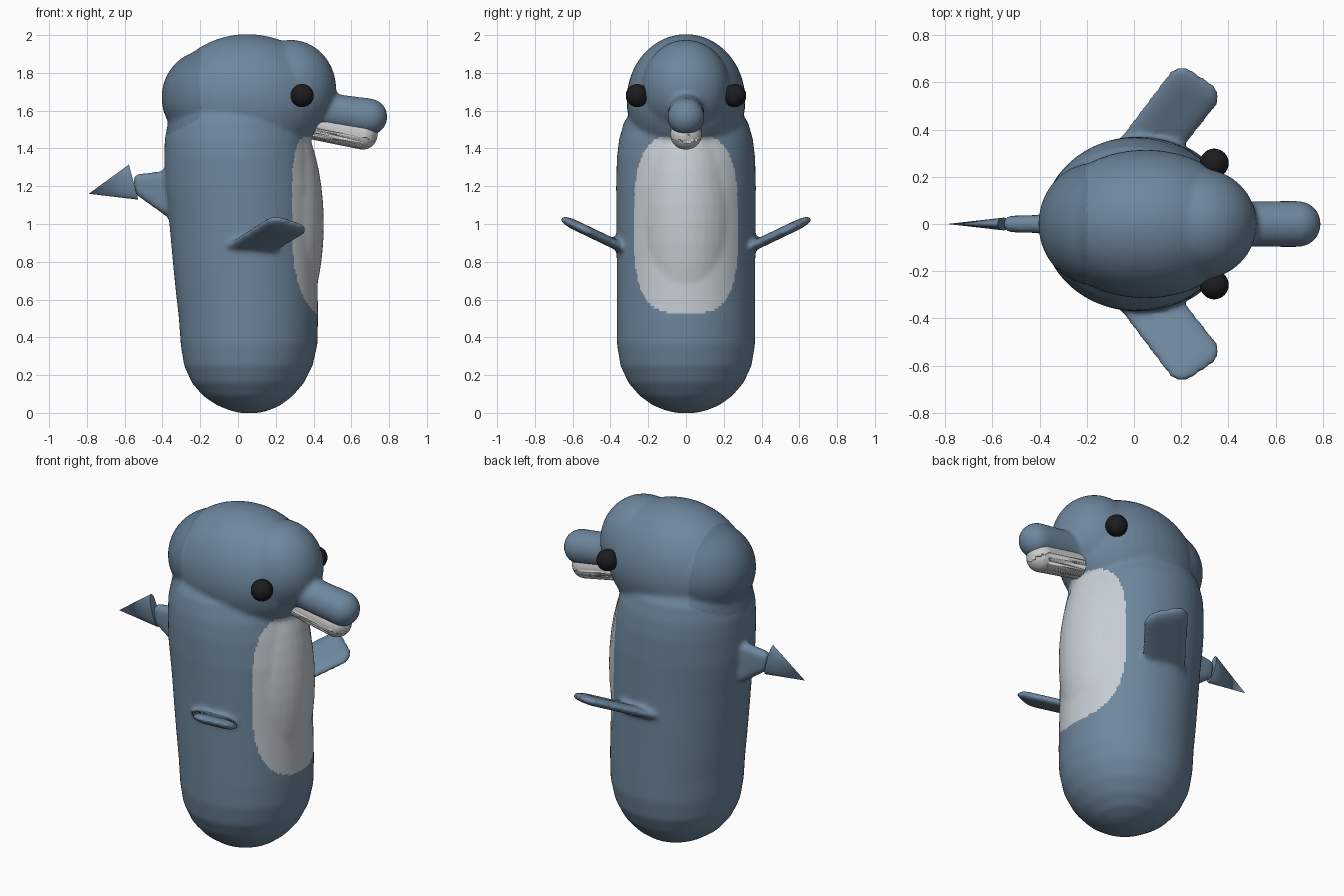
import bpy, bmesh, math
from mathutils import Matrix, Vector

if "Cube" in bpy.data.objects:
    bpy.data.objects.remove(bpy.data.objects["Cube"])


def material(name, rgb):
    m = bpy.data.materials.new(name)
    m.diffuse_color = (*rgb, 1)
    m.use_nodes = True
    m.node_tree.nodes["Principled BSDF"].inputs["Base Color"].default_value = m.diffuse_color
    return m


BLUE = material("blue_grey", (0.155, 0.24, 0.335))
DARK = material("dark_blue_grey", (0.12, 0.19, 0.27))
PALE = material("pale_grey", (0.56, 0.61, 0.65))
JAW = material("jaw_grey", (0.56, 0.56, 0.57))
BLACK = material("eye_black", (0.012, 0.012, 0.014))


def add_object(name, bm, mat):
    bmesh.ops.recalc_face_normals(bm, faces=bm.faces[:])
    me = bpy.data.meshes.new(name)
    bm.to_mesh(me)
    bm.free()
    me.shade_smooth()
    me.materials.append(mat)
    ob = bpy.data.objects.new(name, me)
    bpy.context.collection.objects.link(ob)
    return ob


def hull(name, balls, mat=BLUE, tilt=0.0):
    """Convex skin around ellipsoids given as (centre, radii)."""
    bm = bmesh.new()
    for c, r in balls:
        mx = Matrix.Translation(c) @ Matrix.Rotation(tilt, 4, 'X') @ Matrix.Diagonal((*r, 1))
        bmesh.ops.create_uvsphere(bm, u_segments=40, v_segments=24, radius=1, matrix=mx)
    if len(balls) > 1:
        res = bmesh.ops.convex_hull(bm, input=bm.verts[:])
        junk = {g for g in res["geom_interior"] + res["geom_unused"]
                if isinstance(g, bmesh.types.BMVert)}
        bmesh.ops.delete(bm, geom=list(junk), context='VERTS')
    return add_object(name, bm, mat)


def loft(name, rings, n=64):
    """Closed skin through ellipses given as (z, x_back, x_front, half_width)."""
    bm = bmesh.new()
    loops = []
    for z, x0, x1, ry in rings:
        loops.append([bm.verts.new(((x0 + x1) / 2 + (x1 - x0) / 2 * math.cos(a), ry * math.sin(a), z))
                      for a in (2 * math.pi * i / n for i in range(n))])
    for a, b in zip(loops, loops[1:]):
        for i in range(n):
            j = (i + 1) % n
            bm.faces.new((a[i], a[j], b[j], b[i]))
    bm.faces.new(loops[0][::-1])
    bm.faces.new(loops[-1])
    return add_object(name, bm, BLUE)


# Upright trunk
parts = [loft("body", [
    (0.0, 0.01, 0.11, 0.05), (0.012, -0.04, 0.16, 0.105), (0.04, -0.11, 0.225, 0.175),
    (0.09, -0.185, 0.29, 0.245), (0.16, -0.245, 0.35, 0.305), (0.25, -0.285, 0.395, 0.347),
    (0.36, -0.303, 0.42, 0.365), (0.5, -0.313, 0.424, 0.367), (0.65, -0.33, 0.422, 0.367),
    (0.8, -0.345, 0.42, 0.367), (1.0, -0.363, 0.42, 0.368), (1.2, -0.386, 0.415, 0.37),
    (1.35, -0.39, 0.392, 0.366), (1.45, -0.388, 0.37, 0.354), (1.54, -0.37, 0.33, 0.328),
    (1.62, -0.33, 0.27, 0.27), (1.68, -0.25, 0.18, 0.18)])]

# Head lumps, belly bulge, upper beak
parts += [
    hull("cranium", [((0.05, 0, 1.655), (0.42, 0.315, 0.35))]),
    hull("nape", [((-0.165, 0, 1.67), (0.24, 0.26, 0.25))]),
    hull("forehead", [((0.28, 0, 1.715), (0.24, 0.235, 0.26))]),
    hull("belly", [((0.1, 0, 1.0), (0.355, 0.3, 0.75))]),
    hull("upper_beak", [((0.3, 0, 1.62), (0.095,) * 3), ((0.693, 0, 1.567), (0.098,) * 3)]),
    hull("fin_root", [((-0.3, 0, 1.26), (0.03, 0.04, 0.03)), ((-0.3, 0, 1.02), (0.03, 0.04, 0.03)),
                      ((-0.52, 0, 1.232), (0.035,) * 3), ((-0.51, 0, 1.175), (0.035,) * 3)])]

# Flippers, angled forward and up
for s in (1, -1):
    corners = [(-0.036, 0.277), (0.036, 0.223), (0.203, 0.593), (0.287, 0.537)]
    parts.append(hull("flipper", [((x, s * y, 0.885 + 0.48 * (y - 0.36)), (0.073, 0.078, 0.026))
                                  for x, y in corners], tilt=s * math.atan(0.48)))

# Fuse everything into one soft skin
bpy.ops.object.select_all(action='DESELECT')
for p in parts:
    p.select_set(True)
body = parts[0]
bpy.context.view_layer.objects.active = body
bpy.ops.object.join()
mod = body.modifiers.new("fuse", 'REMESH')
mod.mode, mod.voxel_size, mod.use_smooth_shade = 'VOXEL', 0.014, True
mod2 = body.modifiers.new("soften", 'SMOOTH')
mod2.factor, mod2.iterations = 0.5, 5
for m in (mod.name, mod2.name):
    bpy.ops.object.modifier_apply(modifier=m)

# Pale belly patch and darker nape patch
me = body.data
me.materials.clear()
for m in (BLUE, PALE, DARK):
    me.materials.append(m)
for f in me.polygons:
    x, y, z = f.center
    f.material_index = 0
    if x > 0.2 and z < 1.46 and abs(y / 0.275) ** 3.2 + abs((z - 1.0) / 0.475) ** 3.2 < 1:
        f.material_index = 1
    elif x < -0.2 and z > 1.56 - 0.5 * (-0.2 - x):
        f.material_index = 2
me.shade_smooth()

# Lower beak
hull("lower_beak", [((0.35, 0, 1.535), (0.078, 0.083, 0.078)),
                    ((0.66, 0, 1.472), (0.078, 0.083, 0.078))], JAW)

# Eyes
for side, s in (("left", 1), ("right", -1)):
    hull(side + "_eye", [((0.34, s * 0.258, 1.68), (0.061,) * 3)], BLACK)

# Flattened cone at the end of the back fin
bm = bmesh.new()
base, tip = Vector((-0.553, 0, 1.222)), Vector((-0.79, 0, 1.16))
axis = tip - base
rot = axis.to_track_quat('Z', 'Y').to_matrix().to_4x4()
bmesh.ops.create_cone(bm, cap_ends=True, segments=32, radius1=0.096, radius2=0, depth=axis.length,
                      matrix=Matrix.Translation((base + tip) / 2) @ rot)
bmesh.ops.scale(bm, vec=(1, 0.28, 1), verts=bm.verts[:])
fin = add_object("fin_tip", bm, BLUE)
bpy.ops.object.select_all(action='DESELECT')
fin.select_set(True)
bpy.context.view_layer.objects.active = fin
bpy.ops.object.shade_smooth_by_angle(angle=math.radians(40))
